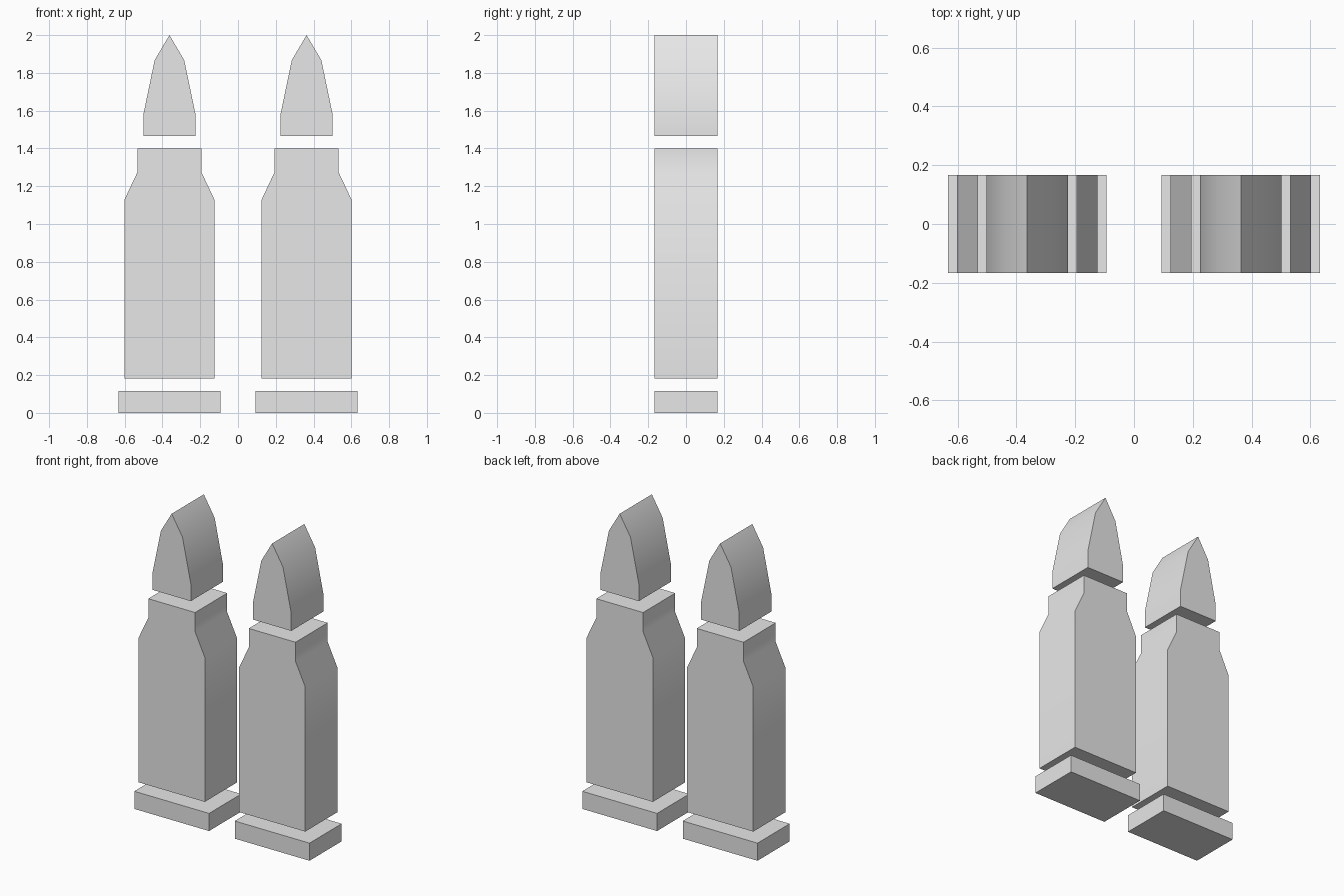
import bpy
import math

cube = bpy.data.objects.get("Cube")
if cube:
    bpy.data.objects.remove(cube, do_unlink=True)

GREY = (0.8, 0.8, 0.8, 1.0)
mat = bpy.data.materials.new("light grey")
mat.use_nodes = True
mat.diffuse_color = GREY
mat.node_tree.nodes["Principled BSDF"].inputs["Base Color"].default_value = GREY

HALF_DEPTH = 0.166
CENTRE_X = 0.363


def extruded_part(name, half_profile, centre_x):
    """Mirror a (half width, height) profile and extrude it front to back."""
    right = [(w, z) for w, z in half_profile]
    left = [(-w, z) for w, z in reversed(half_profile) if w > 0]
    outline = right + left
    n = len(outline)
    verts = [(x, y, z) for y in (-HALF_DEPTH, HALF_DEPTH) for x, z in outline]
    faces = [tuple(range(n)), tuple(reversed(range(n, 2 * n)))]
    for i in range(n):
        j = (i + 1) % n
        faces.append((j, i, i + n, j + n))
    mesh = bpy.data.meshes.new(name)
    mesh.from_pydata(verts, [], faces)
    mesh.materials.append(mat)
    # Rounded flanks stay smooth, corners and the tip ridge stay sharp
    mesh.shade_smooth()
    mesh.set_sharp_from_angle(angle=math.radians(30))
    obj = bpy.data.objects.new(name, mesh)
    obj.location.x = centre_x
    bpy.context.scene.collection.objects.link(obj)
    return obj


# Half outlines, bottom to top
parts = {
    "base_plate": [(0.27, 0), (0.27, 0.115)],
    "case_body": [(0.239, 0.182), (0.239, 1.127), (0.169, 1.275), (0.169, 1.4)],
    "pointed_tip": [(0.138, 1.466), (0.138, 1.58), (0.078, 1.868), (0, 2)],
}

# Two identical copies side by side
for side, sign in (("left", 1), ("right", -1)):
    for part, profile in parts.items():
        extruded_part(f"{side}_{part}", profile, sign * CENTRE_X)
